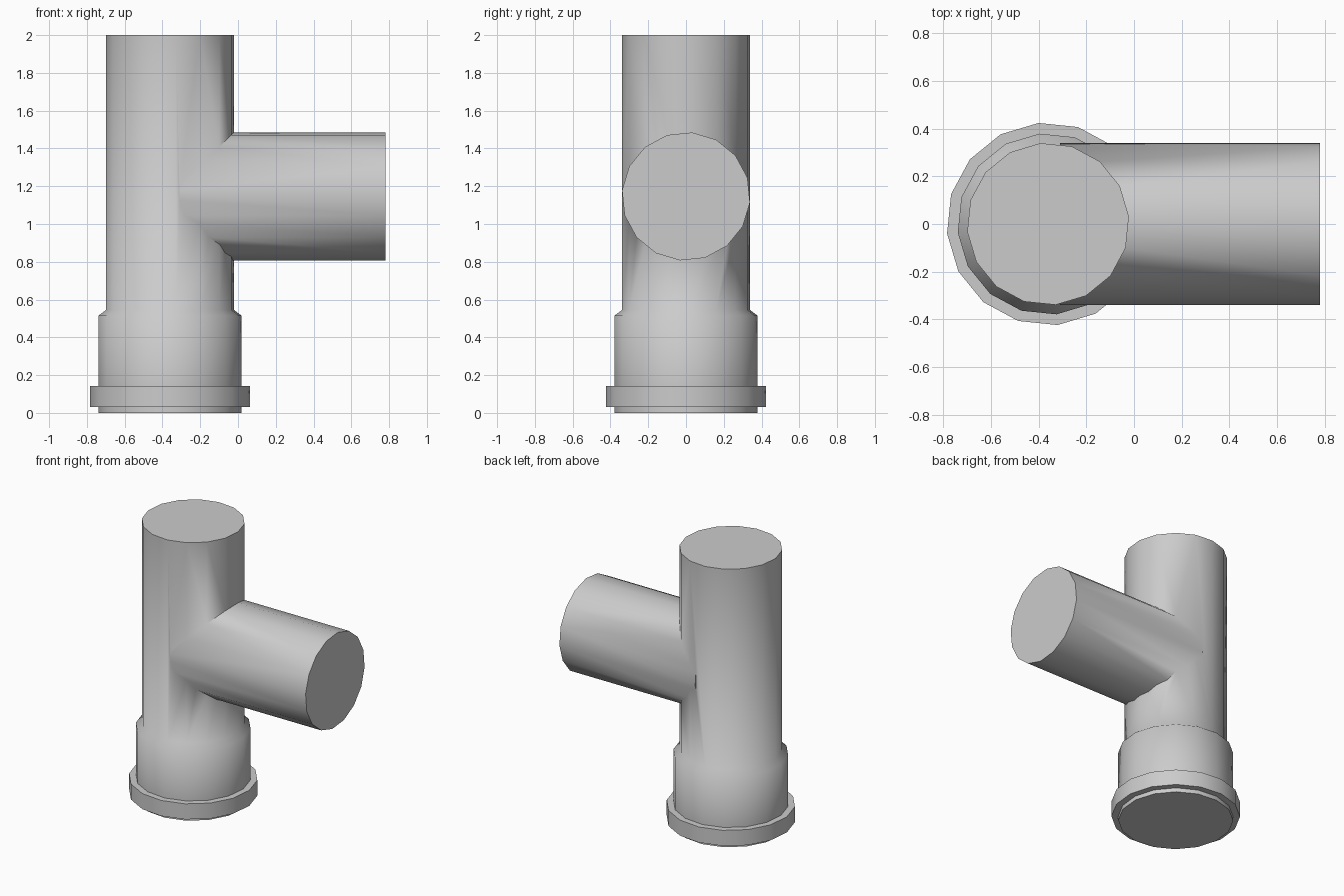
import bpy, bmesh, math

if "Cube" in bpy.data.objects:
    bpy.data.objects.remove(bpy.data.objects["Cube"])

SIDES = 16
TWIST = math.radians(5.4)


def lathe(name, profile, place):
    """Closed solid from (radius, distance) rings; place maps (a, b, d) to xyz."""
    bm = bmesh.new()
    rings = []
    for r, d in profile:
        ring = []
        for i in range(SIDES):
            t = TWIST + math.tau * i / SIDES
            ring.append(bm.verts.new(place(r * math.cos(t), r * math.sin(t), d)))
        rings.append(ring)
    for low, high in zip(rings, rings[1:]):
        for i in range(SIDES):
            j = (i + 1) % SIDES
            bm.faces.new((low[i], low[j], high[j], high[i]))
    bm.faces.new(rings[0])
    bm.faces.new(rings[-1])
    bmesh.ops.recalc_face_normals(bm, faces=bm.faces)
    mesh = bpy.data.meshes.new(name)
    bm.to_mesh(mesh)
    bm.free()
    obj = bpy.data.objects.new(name, mesh)
    bpy.context.collection.objects.link(obj)
    return obj


# Upright pipe with socket and collar at the bottom
pipe = lathe("tee_pipe",
             [(0.38, 0), (0.38, 0.03), (0.425, 0.03), (0.425, 0.143),
              (0.38, 0.143), (0.38, 0.515), (0.34, 0.545), (0.34, 2.0)],
             lambda a, b, d: (a - 0.36, b, d))

# Side branch
branch = lathe("side_branch", [(0.34, -0.31), (0.34, 0.78)],
               lambda a, b, d: (d, b, 1.146 + a))

# Join the branch into the pipe
union = pipe.modifiers.new("join_branch", 'BOOLEAN')
union.operation = 'UNION'
union.solver = 'EXACT'
union.object = branch
bpy.context.view_layer.objects.active = pipe
pipe.select_set(True)
bpy.ops.object.modifier_apply(modifier=union.name)
bpy.data.objects.remove(branch)

# Round walls smooth, rims and joint sharp
bpy.ops.object.shade_smooth_by_angle(angle=math.radians(58))
